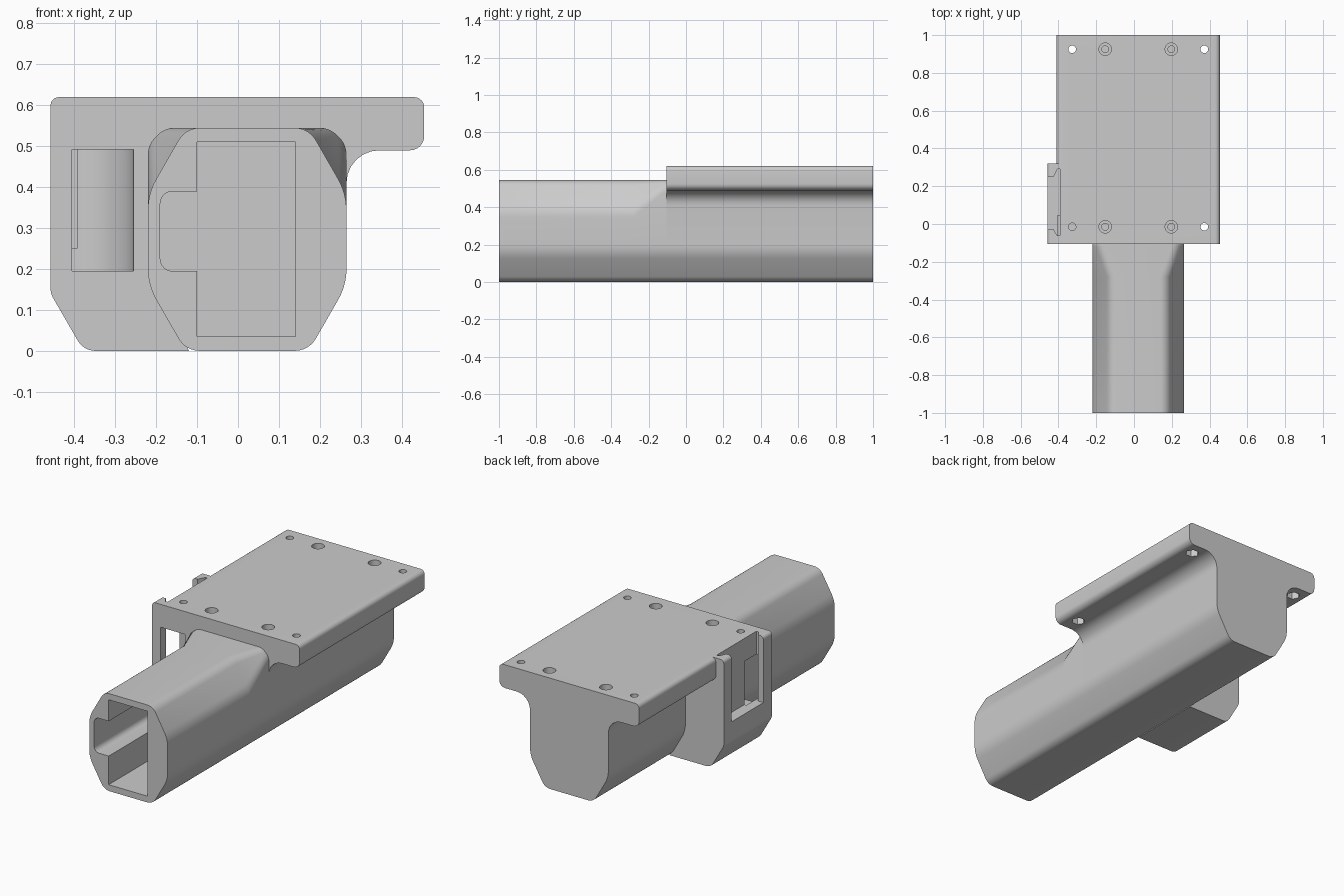
import bpy, bmesh, math
from mathutils import Vector

if "Cube" in bpy.data.objects:
    bpy.data.objects.remove(bpy.data.objects["Cube"])

grey = bpy.data.materials.new("plain_grey")
grey.use_nodes = True
COLOUR = (0.6, 0.6, 0.6, 1)
grey.diffuse_color = COLOUR
grey.node_tree.nodes["Principled BSDF"].inputs["Base Color"].default_value = COLOUR

MID = 0.0225           # body centre line in x
FRONT = -0.105         # front face of the plate and side box


def rounded(corners, steps=6):
    """Turn (u, v, radius) corners into an outline with arcs."""
    out = []
    for i, (u, v, r) in enumerate(corners):
        p = Vector((u, v))
        if r == 0:
            out.append(p)
            continue
        a = (Vector(corners[i - 1][:2]) - p).normalized()
        b = (Vector(corners[(i + 1) % len(corners)][:2]) - p).normalized()
        half = a.angle(b) / 2
        centre = p + (a + b).normalized() * (r / math.sin(half))
        start = p + a * (r / math.tan(half)) - centre
        end = p + b * (r / math.tan(half)) - centre
        # signed turn from start to end, counter-clockwise positive
        sweep = math.atan2(start.x * end.y - start.y * end.x, start.dot(end))
        for k in range(steps + 1):
            c, s = math.cos(sweep * k / steps), math.sin(sweep * k / steps)
            out.append(centre + Vector((start.x * c - start.y * s,
                                        start.x * s + start.y * c)))
    return out


def mirrored(half):
    """Complete a half profile about the body centre line."""
    return half + [(2 * MID - u, v, r) for u, v, r in reversed(half)]


def loft(name, sections, axis="y"):
    """Skin equal-length outlines placed along an axis."""
    bm = bmesh.new()
    rings = []
    for d, pts in sections:
        rings.append([bm.verts.new((p[0], d, p[1]) if axis == "y" else (p[0], p[1], d))
                      for p in pts])
    n = len(rings[0])
    for lo, hi in zip(rings, rings[1:]):
        for i in range(n):
            j = (i + 1) % n
            bm.faces.new((lo[i], lo[j], hi[j], hi[i]))
    bm.faces.new(rings[0])
    bm.faces.new(rings[-1])
    bmesh.ops.recalc_face_normals(bm, faces=bm.faces)
    mesh = bpy.data.meshes.new(name)
    bm.to_mesh(mesh)
    bm.free()
    mesh.materials.append(grey)
    obj = bpy.data.objects.new(name, mesh)
    bpy.context.collection.objects.link(obj)
    return obj


def prism(name, pts, a, b, axis="y"):
    return loft(name, [(a, pts), (b, pts)], axis)


def disc(x, y, r, n):
    return [(x + r * math.cos(math.tau * k / n), y + r * math.sin(math.tau * k / n))
            for k in range(n)]


def cut(cutter, *targets):
    """Subtract a cutter from each target, then discard it."""
    for target in targets:
        mod = target.modifiers.new("cut", "BOOLEAN")
        mod.operation, mod.solver, mod.object = "DIFFERENCE", "EXACT", cutter
        bpy.context.view_layer.objects.active = target
        bpy.ops.object.modifier_apply(modifier=mod.name)
    bpy.data.objects.remove(cutter)


# Rear body with the flanged mounting plate
rear = mirrored([(0.173, 0, 0.06), (0.265, 0.16, 0.15), (0.265, 0.49, 0.08),
                 (0.455, 0.49, 0.035), (0.455, 0.62, 0.025)])
body = prism("rear_body_and_plate", rounded(rear), FRONT, 1)

# Front tube: chamfered section that swells to a rounded box near the plate
lower = [(0.173, 0, 0.06), (0.265, 0.16, 0.15)]
slim = rounded(mirrored(lower + [(0.265, 0.385, 0.15), (0.173, 0.545, 0.06)]))
full = rounded(mirrored(lower + [(0.265, 0.504, 0.06), (0.224, 0.545, 0.06)]))
tube = loft("front_tube", [(-1, slim), (-0.28, slim), (-0.12, full), (FRONT, full)])

# Side box, its inner edge buried in the body
outline = rounded([(-0.12, 0, 0), (-0.2, 0.17, 0), (-0.2, 0.62, 0), (-0.458, 0.62, 0.02),
                   (-0.458, 0.14, 0.05), (-0.377, 0, 0.05)])
box = prism("side_box", outline, FRONT, 0.32)

# Long cavity with a side groove, closed at the back
cavity = rounded([(0.14, 0.035, 0), (0.14, 0.51, 0), (-0.1, 0.51, 0), (-0.1, 0.39, 0),
                  (-0.19, 0.39, 0.03), (-0.19, 0.195, 0.03), (-0.1, 0.195, 0), (-0.1, 0.035, 0)])
cut(prism("cavity_cutter", cavity, -1.1, 0.95), tube, body)

# Dovetail slot in the side box, open at the top
slot = [(-0.5, -0.03), (-0.425, -0.03), (-0.408, -0.06), (-0.393, -0.06),
        (-0.393, 0.29), (-0.405, 0.29), (-0.425, 0.25), (-0.5, 0.25)]
cut(prism("slot_cutter", slot, 0.25, 0.7, "z"), box, body)

# Curved passage from the front of the box round into the slot
arc = [(-0.405 + 0.15 * math.cos(t), FRONT + 0.15 * math.sin(t))
       for t in (math.pi / 2 * k / 12 for k in range(13))]
cut(prism("passage_cutter", [(-0.405, -0.2), (-0.255, -0.2)] + arc, 0.195, 0.492, "z"),
    box, body)

# Screw holes: nut-backed through holes outside, counterbored holes inside
for y in (-0.015, 0.925):
    for side in (-1, 1):
        outer, inner = MID + side * 0.35, MID + side * 0.175
        cuts = [(inner, 0.033, 24, 0.57), (inner, 0.018, 24, 0.525), (outer, 0.02, 24, 0.4)]
        targets = [body]
        if side < 0 and y < 0:
            targets.append(box)
        else:
            cuts.append((outer, 0.036, 6, 0.4))
        for x, r, n, low in cuts:
            high = 0.53 if n == 6 else 0.7
            cut(prism("hole_cutter", disc(x, y, r, n), low, high, "z"), *targets)

# Smooth the rounded edges only
bpy.ops.object.select_all(action="DESELECT")
for part in (body, tube, box):
    part.select_set(True)
bpy.ops.object.shade_smooth_by_angle(angle=math.radians(25))
